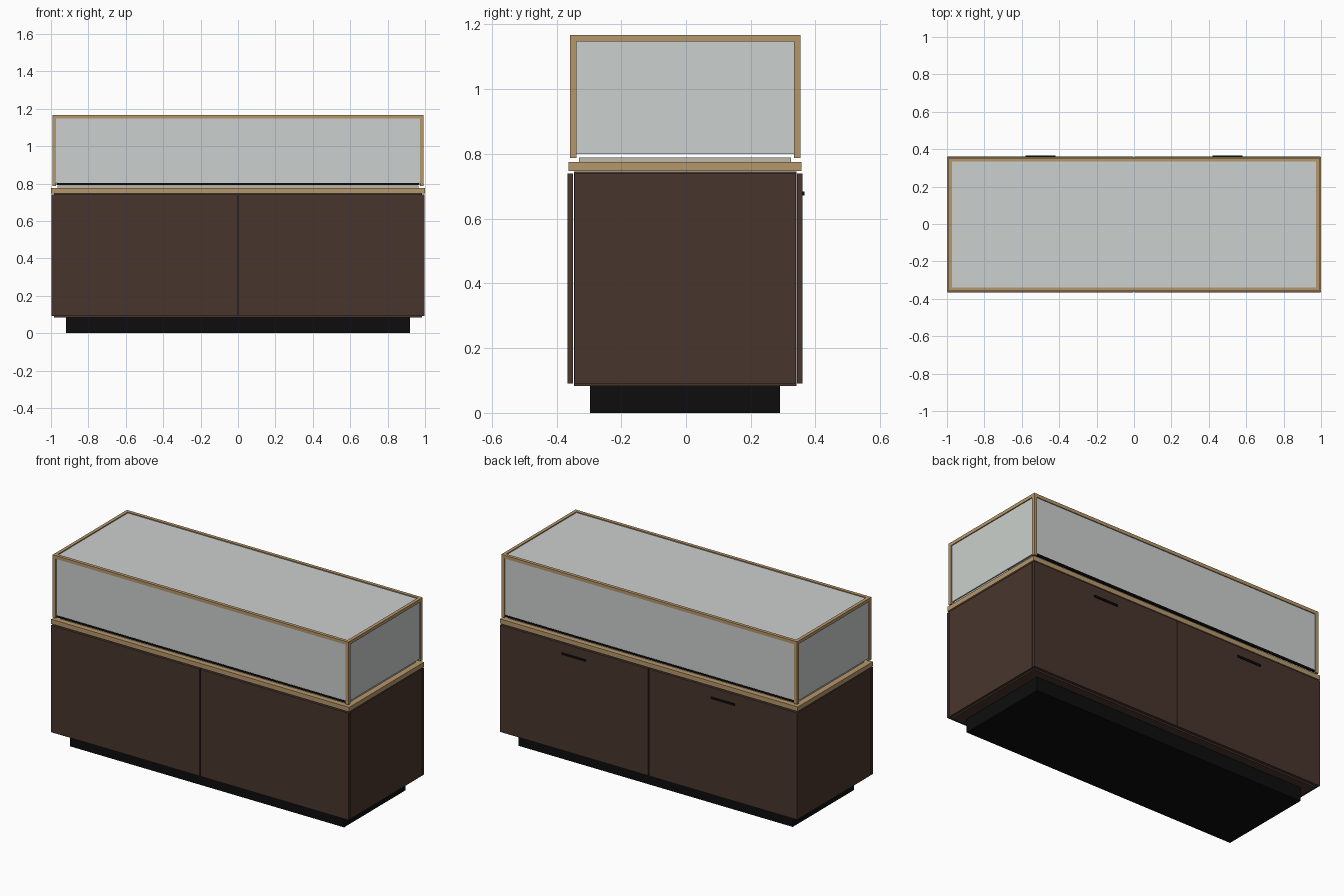
import bpy

if "Cube" in bpy.data.objects:
    bpy.data.objects.remove(bpy.data.objects["Cube"])


def material(name, rgb):
    m = bpy.data.materials.new(name)
    m.diffuse_color = (*rgb, 1)
    m.use_nodes = True
    m.node_tree.nodes["Principled BSDF"].inputs["Base Color"].default_value = m.diffuse_color
    return m


WOOD = material("light oak", (0.47, 0.31, 0.15))
BROWN = material("dark walnut", (0.066, 0.036, 0.027))
BLACK = material("black", (0.004, 0.004, 0.004))
GLASS = material("grey glass", (0.60, 0.63, 0.61))
DECK = material("pale deck", (0.52, 0.48, 0.40))


def box(name, x, y, z, mat):
    """Axis-aligned box from (low, high) ranges."""
    (x0, x1), (y0, y1), (z0, z1) = x, y, z
    verts = [(a, b, c) for a in (x0, x1) for b in (y0, y1) for c in (z0, z1)]
    faces = [(0, 1, 3, 2), (4, 6, 7, 5), (0, 4, 5, 1),
             (2, 3, 7, 6), (0, 2, 6, 4), (1, 5, 7, 3)]
    me = bpy.data.meshes.new(name)
    me.from_pydata(verts, [], faces)
    me.materials.append(mat)
    ob = bpy.data.objects.new(name, me)
    bpy.context.collection.objects.link(ob)
    return ob


def span(s, a, b):
    """Range a..b on the side given by sign s."""
    return tuple(sorted((s * a, s * b)))


# base and cabinet
box("plinth", (-0.92, 0.92), (-0.297, 0.29), (0, 0.083), BLACK)
box("carcass", (-0.983, 0.983), (-0.346, 0.341), (0.083, 0.746), BROWN)

# frame depth limits of the display case
Y0, Y1 = -0.359, 0.353
T = 0.02

for s, side in ((-1, "left"), (1, "right")):
    box(side + "_side_panel", span(s, 0.983, 0.998), (-0.345, 0.340), (0.091, 0.740), BROWN)
    # front and back doors
    box(side + "_front_door", span(s, 0.003, 0.998), (-0.366, -0.349), (0.091, 0.740), BROWN)
    box(side + "_back_door", span(s, 0.003, 0.998), (0.343, 0.360), (0.091, 0.740), BROWN)
    box(side + "_handle", span(s, 0.42, 0.58), (0.360, 0.366), (0.672, 0.684), BLACK)
    # case posts, side rail and side pane
    for y, end in (((Y0, Y0 + T), "front"), ((Y1 - T, Y1), "back")):
        box(f"{side}_{end}_post", span(s, 0.973, 0.993), y, (0.787, 1.147), WOOD)
    box(side + "_top_rail", span(s, 0.973, 0.993), (Y0 + T, Y1 - T), (1.147, 1.167), WOOD)
    box(side + "_glass", span(s, 0.979, 0.987), (Y0 + T, Y1 - T), (0.80, 1.147), GLASS)

# counter top and raised deck
box("counter_top", (-1, 1), (-0.363, 0.357), (0.747, 0.775), WOOD)
box("display_deck", (-0.965, 0.965), (-0.331, 0.325), (0.775, 0.789), DECK)

# front and back rails, panes and dark bottom strips
for y0, y1, end in ((Y0, Y0 + T, "front"), (Y1 - T, Y1, "back")):
    box(end + "_top_rail", (-0.993, 0.993), (y0, y1), (1.147, 1.167), WOOD)
    box(end + "_glass", (-0.973, 0.973), (y0 + 0.006, y1 - 0.006), (0.803, 1.147), GLASS)
    box(end + "_bottom_strip", (-0.970, 0.970), (y0 + 0.004, y1 - 0.004), (0.792, 0.803), BLACK)

# top pane
box("top_glass", (-0.973, 0.973), (Y0 + T, Y1 - T), (1.153, 1.161), GLASS)
